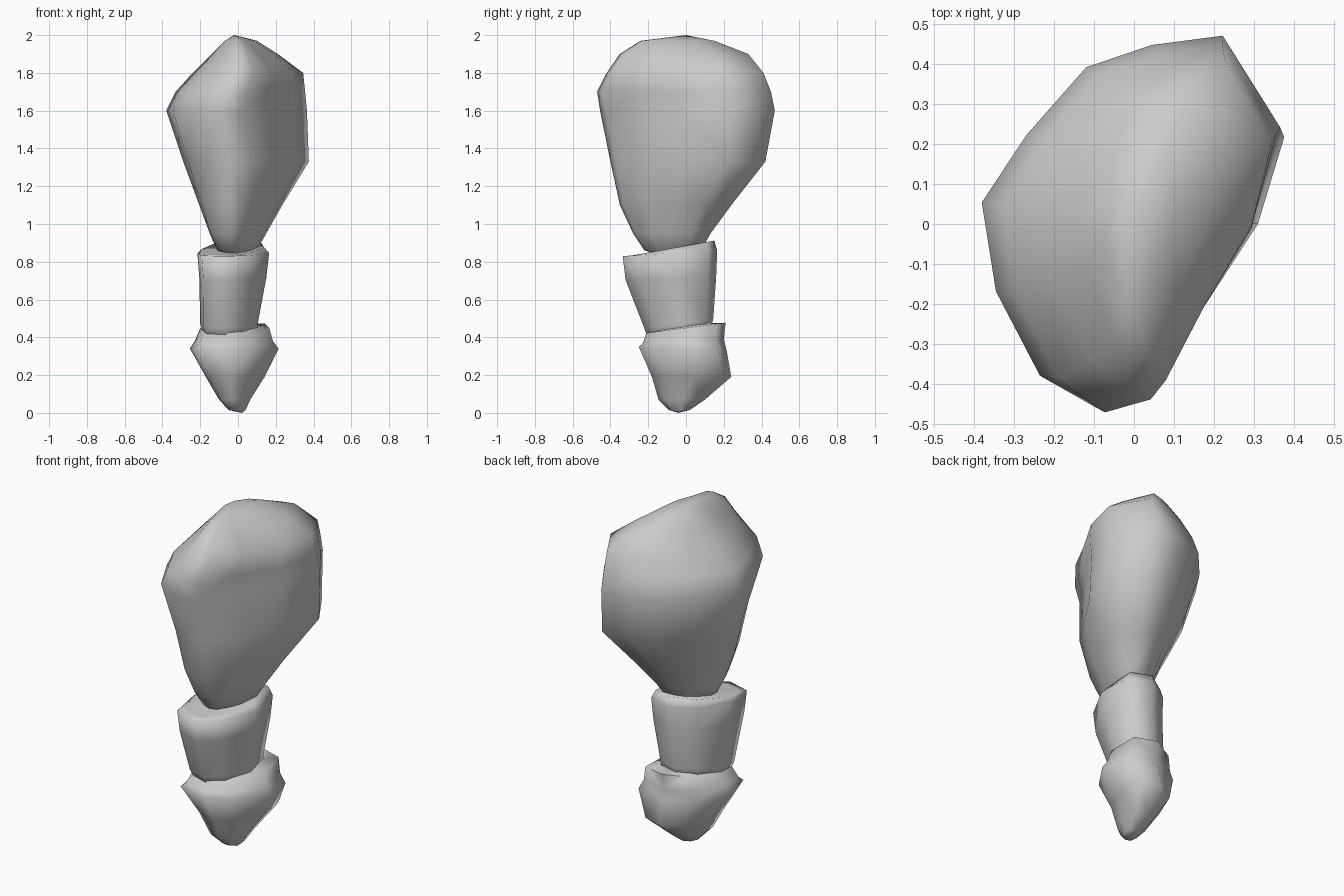
import bpy, bmesh, math

if "Cube" in bpy.data.objects:
    bpy.data.objects.remove(bpy.data.objects["Cube"])


def loft(name, low, high, rings, bottom, top):
    """Skin rings (z, slope, x0, x1, y0, y1), blending unit outlines low to high, closed with end points."""
    bm = bmesh.new()
    loops = []
    for k, (z, slope, x0, x1, y0, y1) in enumerate(rings):
        t = k / (len(rings) - 1)
        cx, cy, rx, ry = (x0 + x1) / 2, (y0 + y1) / 2, (x1 - x0) / 2, (y1 - y0) / 2
        loop = []
        for (a, b), (c, d) in zip(low, high):
            y = cy + (b + (d - b) * t) * ry
            loop.append(bm.verts.new((cx + (a + (c - a) * t) * rx, y, z + slope * y)))
        loops.append(loop)
    n = len(low)
    for a, b in zip(loops, loops[1:]):
        for i in range(n):
            j = (i + 1) % n
            bm.faces.new((a[i], a[j], b[j], b[i]))
    lo, hi = bm.verts.new(bottom), bm.verts.new(top)
    for i in range(n):
        j = (i + 1) % n
        bm.faces.new((loops[0][j], loops[0][i], lo))
        bm.faces.new((loops[-1][i], loops[-1][j], hi))
    bmesh.ops.triangulate(bm, faces=bm.faces[:])
    bmesh.ops.recalc_face_normals(bm, faces=bm.faces[:])
    mesh = bpy.data.meshes.new(name)
    bm.to_mesh(mesh)
    bm.free()
    obj = bpy.data.objects.new(name, mesh)
    bpy.context.collection.objects.link(obj)
    bpy.ops.object.select_all(action='DESELECT')
    obj.select_set(True)
    bpy.context.view_layer.objects.active = obj
    bpy.ops.object.shade_smooth_by_angle(angle=math.radians(95))
    return obj


# Skewed outlines of the upper mass, seen from above: near the neck and near the crown
neck = [(-1, .05), (-.97, -.46), (-.72, -.88), (-.26, -1), (.06, -.93), (.42, -.52),
        (.78, -.05), (1, .5), (.65, 1), (.14, .97), (-.3, .83), (-.7, .45)]
crown = [(-1, .15), (-.84, -.3), (-.5, -.79), (-.24, -1), (.1, -.93), (.42, -.47),
         (.84, .02), (1, .51), (.58, 1), (.14, .93), (-.3, .83), (-.7, .48)]
# Diagonally stretched outline of the lower masses
stub = [(-1, -.1), (-.88, -.82), (-.15, -1), (.5, -.68), (1, .05), (.88, .82), (.15, 1), (-.58, .66)]

# Upper mass
loft("upper_mass", neck, crown, [
    (0.86, 0, -.11, .10, -.22, .08),
    (0.95, 0, -.15, .15, -.28, .13),
    (1.10, 0, -.205, .235, -.35, .24),
    (1.33, 0, -.29, .375, -.40, .42),
    (1.60, 0, -.38, .365, -.455, .47),
    (1.70, 0, -.33, .355, -.47, .45),
    (1.80, 0, -.24, .345, -.42, .41),
    (1.90, 0, -.14, .21, -.35, .33),
    (1.97, 0, -.07, .10, -.24, .15),
], (0, -.07, .82), (-.02, 0, 2.0))

# Middle collar
loft("middle_collar", stub, stub, [
    (0.42, .15, -.18, .10, -.20, .13),
    (0.48, .15, -.20, .105, -.22, .145),
    (0.72, .05, -.205, .15, -.32, .16),
    (0.85, .06, -.215, .165, -.335, .165),
    (0.885, .18, -.19, .14, -.29, .15),
], (-.03, -.03, .38), (0, -.06, .86))

# Tapered foot with a stepped ridge running up into the collar
loft("foot", stub, stub, [
    (0.015, 0, -.05, .04, -.09, .02),
    (0.07, 0, -.10, .065, -.145, .10),
    (0.19, 0, -.17, .14, -.18, .24),
    (0.34, -.04, -.255, .215, -.25, .215),
    (0.38, .06, -.23, .185, -.23, .20),
    (0.45, .13, -.20, .165, -.21, .21),
], (.02, -.04, 0), (-.02, -.02, .47))
